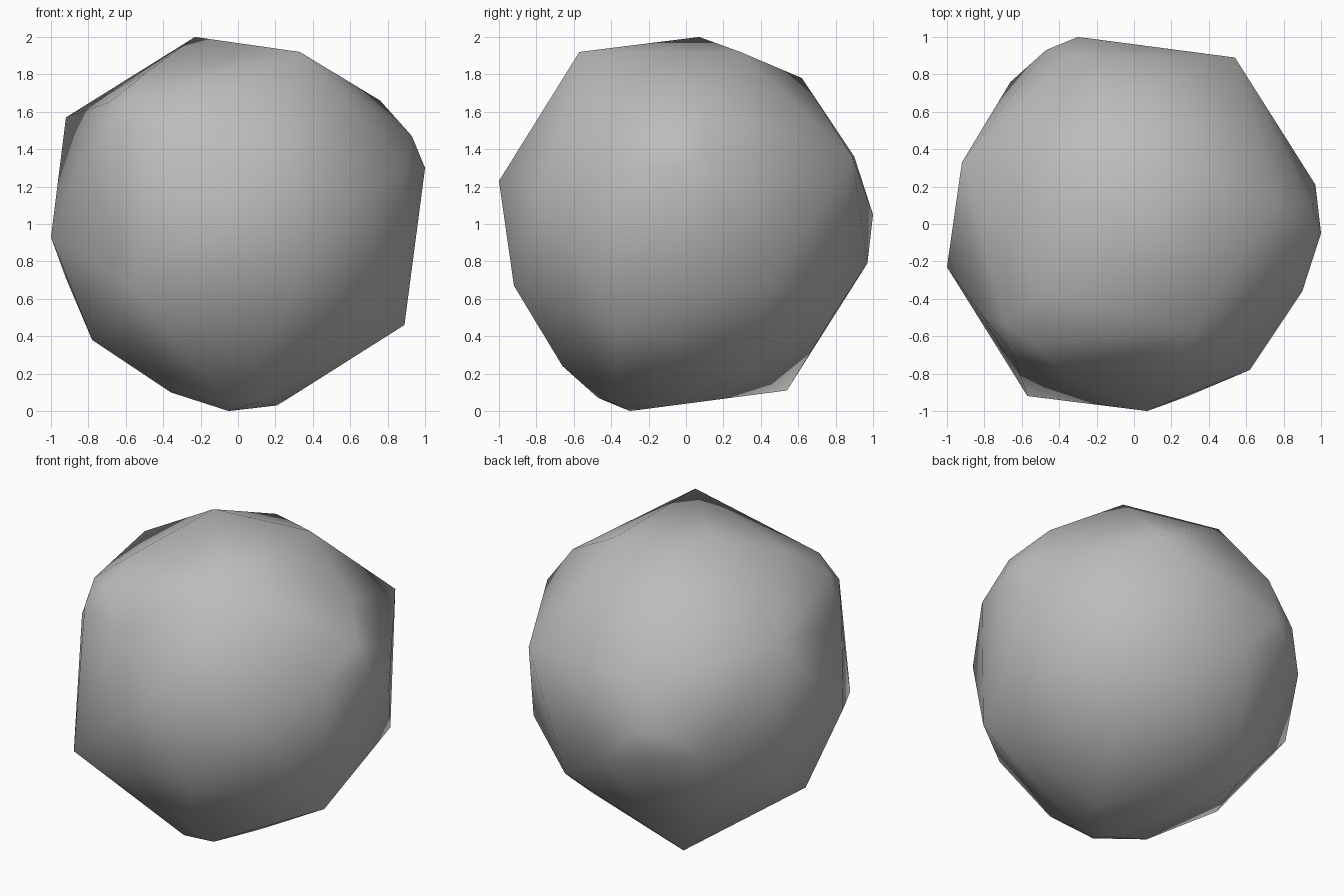
import bpy, bmesh
from mathutils import Vector

if "Cube" in bpy.data.objects:
    bpy.data.objects.remove(bpy.data.objects["Cube"])

# One third of the boulder's corners, measured from its centre
corners = [
    (-.23, .07, 1.0), (.33, -.57, .92), (.62, -.78, .15), (.89, -.36, -.54),
    (1.0, -.05, .30), (.97, .21, .07), (.76, .11, .66), (.93, -.07, .47),
    (.955, .10, .40), (.33, .29, .92), (.805, .46, -.33), (.90, -.36, .31),
    (-.49, -.36, .81), (-.53, -.65, .69),
]


def third_turn(p):
    """Turn a point 120 degrees about the boulder's diagonal axis."""
    return Vector((p.y, -p.z, -p.x))


# Repeat the corners three times round the diagonal and wrap a faceted skin
bm = bmesh.new()
for c in corners:
    p = Vector(c)
    for _ in range(3):
        bm.verts.new(p + Vector((0, 0, 1)))
        p = third_turn(p)
hull = bmesh.ops.convex_hull(bm, input=bm.verts)
loose = [v for v in bm.verts if not v.link_faces]
bmesh.ops.delete(bm, geom=loose, context='VERTS')
bmesh.ops.recalc_face_normals(bm, faces=bm.faces)

mesh = bpy.data.meshes.new("boulder")
bm.to_mesh(mesh)
bm.free()
boulder = bpy.data.objects.new("boulder", mesh)
bpy.context.collection.objects.link(boulder)

# Plain grey stone
stone = bpy.data.materials.new("grey_stone")
stone.diffuse_color = (.5, .5, .5, 1)
stone.use_nodes = True
stone.node_tree.nodes["Principled BSDF"].inputs["Base Color"].default_value = stone.diffuse_color
mesh.materials.append(stone)

# Soften shallow ridges, keep the strong ones crisp
bpy.context.view_layer.objects.active = boulder
boulder.select_set(True)
bpy.ops.object.shade_smooth_by_angle(angle=0.524)
